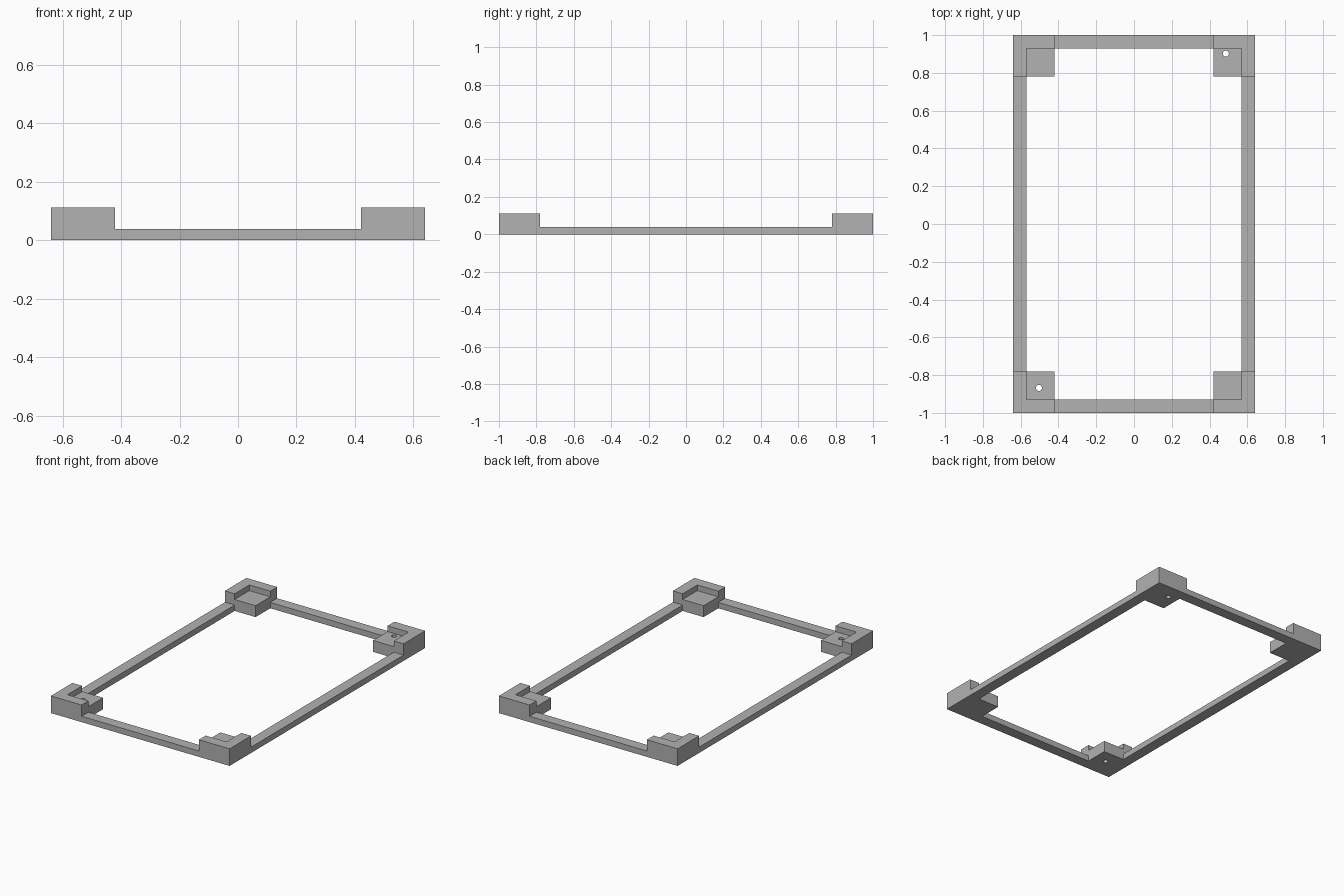
import bpy
import bmesh

cube = bpy.data.objects.get("Cube")
if cube:
    bpy.data.objects.remove(cube, do_unlink=True)

HALF_X, HALF_Y = 0.64, 1.0        # outer half size of the frame
WALL, CORNER = 0.07, 0.22         # rail width and corner block size
RAIL_H, SHELF_H, TOP_H = 0.038, 0.074, 0.111

grey = bpy.data.materials.new("plain grey")
grey.use_nodes = True
colour = (0.445, 0.445, 0.445, 1)
grey.diffuse_color = colour
grey.node_tree.nodes["Principled BSDF"].inputs["Base Color"].default_value = colour


def finish(name, bm):
    mesh = bpy.data.meshes.new(name)
    bm.to_mesh(mesh)
    bm.free()
    mesh.materials.append(grey)
    obj = bpy.data.objects.new(name, mesh)
    bpy.context.collection.objects.link(obj)
    return obj


def box(name, a, b, open_axis=None):
    """Box between two opposite corners, optionally without its two end caps."""
    bm = bmesh.new()
    bmesh.ops.create_cube(bm, size=1)
    for v in bm.verts:
        v.co = [(p + q) / 2 + c * abs(q - p) for p, q, c in zip(a, b, v.co)]
    if open_axis is not None:
        caps = [f for f in bm.faces if abs(f.normal[open_axis]) > 0.9]
        bmesh.ops.delete(bm, geom=caps, context="FACES")
    return finish(name, bm)


def cut(target, cutter):
    mod = target.modifiers.new(cutter.name, "BOOLEAN")
    mod.operation = "DIFFERENCE"
    mod.solver = "EXACT"
    mod.object = cutter
    cutter.hide_render = True
    cutter.hide_set(True)
    cutter.display_type = "WIRE"


# Thin rails running between the corner blocks
for s, side, end in ((1, "left", "back"), (-1, "right", "front")):
    box(side + "_rail", (s * (HALF_X - WALL), CORNER - HALF_Y, 0),
        (s * HALF_X, HALF_Y - CORNER, RAIL_H), open_axis=1)
    box(end + "_rail", (CORNER - HALF_X, s * (HALF_Y - WALL), 0),
        (HALF_X - CORNER, s * HALF_Y, RAIL_H), open_axis=0)

# Corner blocks, each with a recessed shelf inside an L-shaped wall
holes = {(1, 1): (0.486, 0.902), (-1, -1): (-0.503, -0.868)}
for sx in (1, -1):
    for sy in (1, -1):
        name = ("back_" if sy > 0 else "front_") + ("left" if sx > 0 else "right")
        block = box(name + "_corner",
                    (sx * (HALF_X - CORNER), sy * (HALF_Y - CORNER), 0),
                    (sx * HALF_X, sy * HALF_Y, TOP_H))
        pocket = box(name + "_pocket_cutter",
                     (sx * (HALF_X - CORNER - 0.1), sy * (HALF_Y - CORNER - 0.1), SHELF_H),
                     (sx * (HALF_X - WALL), sy * (HALF_Y - WALL), 0.3))
        cut(block, pocket)
        # Screw hole through two opposite shelves
        if (sx, sy) in holes:
            bm = bmesh.new()
            bmesh.ops.create_cone(bm, cap_ends=True, segments=24,
                                  radius1=0.016, radius2=0.016, depth=0.4)
            hole = finish(name + "_hole_cutter", bm)
            hole.location = (*holes[sx, sy], 0.05)
            cut(block, hole)
